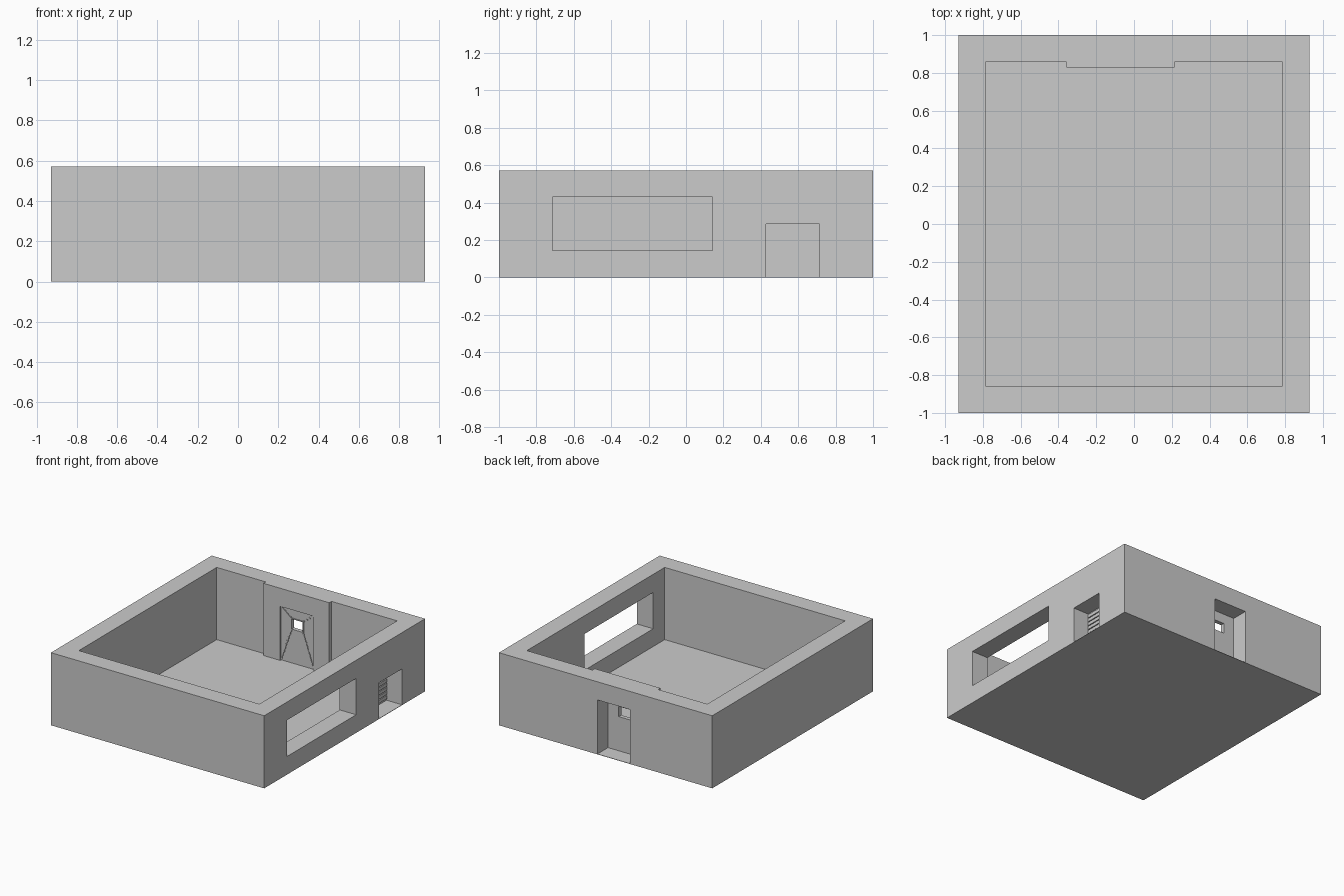
import bpy, bmesh, math
from mathutils import Vector

if "Cube" in bpy.data.objects:
    bpy.data.objects.remove(bpy.data.objects["Cube"])

U = 1 / 7          # one modelling module (wall thickness)
H = 4 * U          # wall height
FLOOR = 0.003      # thin floor sheet


def prism(name, pts, to3d, depth):
    """Extrude a flat polygon along a vector."""
    bm = bmesh.new()
    face = bm.faces.new([bm.verts.new(to3d(a, b)) for a, b in pts])
    ext = bmesh.ops.extrude_face_region(bm, geom=[face])
    verts = [g for g in ext["geom"] if isinstance(g, bmesh.types.BMVert)]
    bmesh.ops.translate(bm, vec=Vector(depth), verts=verts)
    bmesh.ops.recalc_face_normals(bm, faces=bm.faces[:])
    me = bpy.data.meshes.new(name)
    bm.to_mesh(me)
    bm.free()
    ob = bpy.data.objects.new(name, me)
    bpy.context.collection.objects.link(ob)
    return ob


def box(name, x0, x1, y0, y1, z0, z1):
    pts = [(x0, y0), (x1, y0), (x1, y1), (x0, y1)]
    return prism(name, pts, lambda a, b: (a, b, z0), (0, 0, z1 - z0))


def cut(target, cutter):
    cutter.hide_render = True
    cutter.hide_set(True)
    mod = target.modifiers.new("cut_" + cutter.name, "BOOLEAN")
    mod.operation = "DIFFERENCE"
    mod.solver = "EXACT"
    mod.object = cutter


# Floor sheet and outer walls
box("floor", -6.5 * U, 6.5 * U, -1, 1, 0, FLOOR)
walls = box("walls", -6.5 * U, 6.5 * U, -1, 1, FLOOR, H)

# Room interior, with the thicker pier around the back door
room = [(-5.5, -6), (5.5, -6), (5.5, 6), (1.5, 6), (1.5, 5.8),
        (-2.5, 5.8), (-2.5, 6), (-5.5, 6)]
cut(walls, prism("room_cutter", [(x * U, y * U) for x, y in room],
                 lambda a, b: (a, b, -0.1), (0, 0, 1)))

# Wide window and low doorway in the right wall, tall doorway in the back wall
cut(walls, box("window_cutter", 5 * U, 7 * U, -5 * U, U, U, 3 * U))
cut(walls, box("side_door_cutter", 5 * U, 7 * U, 3 * U, 5 * U, -0.1, 2 * U))
cut(walls, box("back_door_cutter", -1.5 * U, 0.5 * U, 5.5 * U, 7.5 * U, -0.1, 3 * U))

# Slatted shutter in the low doorway
X_IN = 5.5 * U
box("shutter_backing", X_IN, X_IN + 0.008, 3 * U, 5 * U, FLOOR, 2 * U)
N = 8
step = 0.26 / N
for i in range(N):
    z = 0.02 + i * step
    box("shutter_slat", X_IN + 0.008, X_IN + 0.016, 3 * U + 0.007, 5 * U - 0.007,
        z, z + step - 0.007)

# Back door panel with a small opening
L, R, T = -1.5 * U, 0.5 * U, 3 * U
hx0, hx1, hz0, hz1 = -0.12, -0.022, 0.272, 0.352
Y_FRONT, Y_BACK = 0.842, 0.868
door = box("back_door_panel", L, R, Y_FRONT, Y_BACK, FLOOR, T)
cut(door, box("peep_cutter", hx0, hx1, 0.7, 1.1, hz0, hz1))

# Toothed seams running from the opening to the door corners
seams = [((hx0, hz0), (L, 0.004), 9), ((hx1, hz0), (R, 0.004), 9),
         ((hx0, hz1), (L, T), 4), ((hx1, hz1), (R, T), 4)]
for (ax, az), (bx, bz), teeth in seams:
    a, b = Vector((ax, az)), Vector((bx, bz))
    d = (b - a).normalized() * 0.003
    n = Vector((-d.y, d.x))
    prism("door_seam", [a + n, b + n, b - n, a - n],
          lambda p, q: (p, Y_FRONT - 0.006, q), (0, 0.006, 0))
    for i in range(teeth):
        c = a.lerp(b, (i + 0.5) / teeth)
        box("seam_tooth", c.x - 0.006, c.x + 0.006, Y_FRONT - 0.006, Y_FRONT,
            c.y - 0.004, c.y + 0.004)

# Rim around the small opening
w = 0.006
for x0, x1, z0, z1 in [(hx0 - w, hx1 + w, hz0 - w, hz0), (hx0 - w, hx1 + w, hz1, hz1 + w),
                       (hx0 - w, hx0, hz0, hz1), (hx1, hx1 + w, hz0, hz1)]:
    box("opening_rim", x0, x1, Y_FRONT - 0.006, Y_FRONT, z0, z1)
